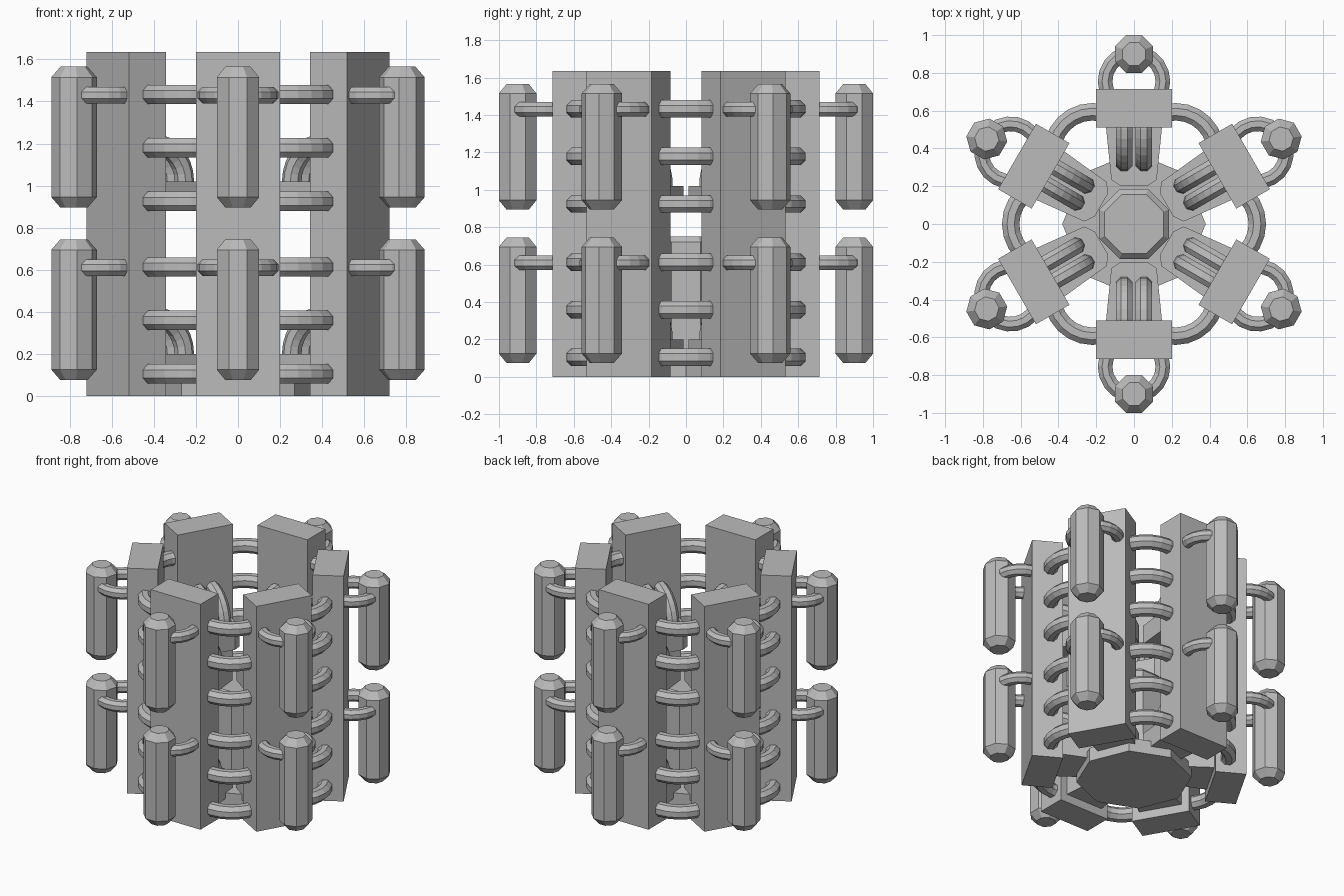
import bpy, bmesh
from math import sin, cos, pi, radians
from mathutils import Matrix, Vector

cube = bpy.data.objects.get("Cube")
if cube:
    bpy.data.objects.remove(cube, do_unlink=True)

GREY = bpy.data.materials.new("plain grey")
GREY.use_nodes = True
colour = (0.5, 0.5, 0.5, 1)
GREY.diffuse_color = colour
GREY.node_tree.nodes["Principled BSDF"].inputs["Base Color"].default_value = colour


def finish(bm, name, matrix):
    bmesh.ops.recalc_face_normals(bm, faces=bm.faces)
    mesh = bpy.data.meshes.new(name)
    bm.to_mesh(mesh)
    bm.free()
    mesh.materials.append(GREY)
    obj = bpy.data.objects.new(name, mesh)
    obj.matrix_world = matrix
    bpy.context.collection.objects.link(obj)
    return obj


def loft(name, rings, matrix, closed=False):
    """Skin a list of equal-sized rings of points, capping open ends."""
    bm = bmesh.new()
    loops = [[bm.verts.new(p) for p in ring] for ring in rings]
    pairs = list(zip(loops, loops[1:]))
    if closed:
        pairs.append((loops[-1], loops[0]))
    else:
        bm.faces.new(loops[0])
        bm.faces.new(loops[-1])
    n = len(loops[0])
    for a, b in pairs:
        for i in range(n):
            j = (i + 1) % n
            bm.faces.new((a[i], a[j], b[j], b[i]))
    return finish(bm, name, matrix)


def lathe(name, profile, matrix, turn=pi / 8):
    """Eight-sided solid from (radius, height) pairs."""
    rings = [[(r * cos(turn + k * pi / 4), r * sin(turn + k * pi / 4), z)
              for k in range(8)] for r, z in profile]
    return loft(name, rings, matrix)


def prism(name, outline, z0, z1, matrix):
    return loft(name, [[(x, y, z) for x, y in outline] for z in (z0, z1)], matrix)


def hoop(name, major, minor, start, end, steps, matrix):
    """Eight-sided tube bent along an arc in the local xy plane."""
    closed = end - start >= 360
    rings = []
    for i in range(steps if closed else steps + 1):
        a = radians(start + (end - start) * i / steps)
        ring = []
        for k in range(8):
            t = pi / 8 + k * pi / 4
            d = major + minor * cos(t)
            ring.append(Vector((d * cos(a), d * sin(a), minor * sin(t))))
        rings.append(ring)
    return loft(name, rings, matrix, closed)


move = Matrix.Translation
upright = Matrix.Rotation(pi / 2, 4, "X")

# central base plate and column
lathe("base_plate", [(0.38, 0), (0.38, 0.1)], Matrix(), 0)
lathe("core_column", [(0.2, 0.1), (0.2, 0.72), (0.17, 0.75)], Matrix())

bracket_half = [(0.53, 0.15), (0.235, 0.12), (0.2, 0.07)]
bracket = bracket_half + [(x, -y) for x, y in reversed(bracket_half)]

for n in range(6):
    spin = Matrix.Rotation(radians(30 + 60 * n), 4, "Z")

    # tall wall slab
    prism(f"wall_slab_{n}", [(0.51, -0.2), (0.715, -0.2), (0.715, 0.2), (0.51, 0.2)],
          0, 1.635, spin)

    for tier, base in enumerate((0, 0.82)):
        tag = f"{n}_{tier}"
        # outer capsule and its handle ring
        lathe(f"capsule_{tag}", [(0.065, 0.075 + base), (0.109, 0.125 + base),
                                 (0.109, 0.695 + base), (0.065, 0.745 + base)],
              spin @ move((0.9, 0, 0)))
        hoop(f"handle_ring_{tag}", 0.153, 0.042, 0, 360, 20,
             spin @ move((0.755, 0, 0.61 + base)))

        # inner bracket with two curved struts
        prism(f"inner_bracket_{tag}", bracket, 0.06 + base, 0.2 + base, spin)
        for side in (-1, 1):
            hoop(f"curved_strut_{tag}_{'left' if side > 0 else 'right'}",
                 0.185, 0.047, 80, 180, 8,
                 spin @ move((0.51, side * 0.052, 0.2 + base)) @ upright)

        # link hoops joining neighbouring slabs
        between = Matrix.Rotation(radians(60 * n), 4, "Z")
        for row in range(3):
            hoop(f"link_hoop_{tag}_{row}", 0.213, 0.05, -60, 60, 8,
                 between @ move((0.44, 0, 0.105 + 0.254 * row + base)))
